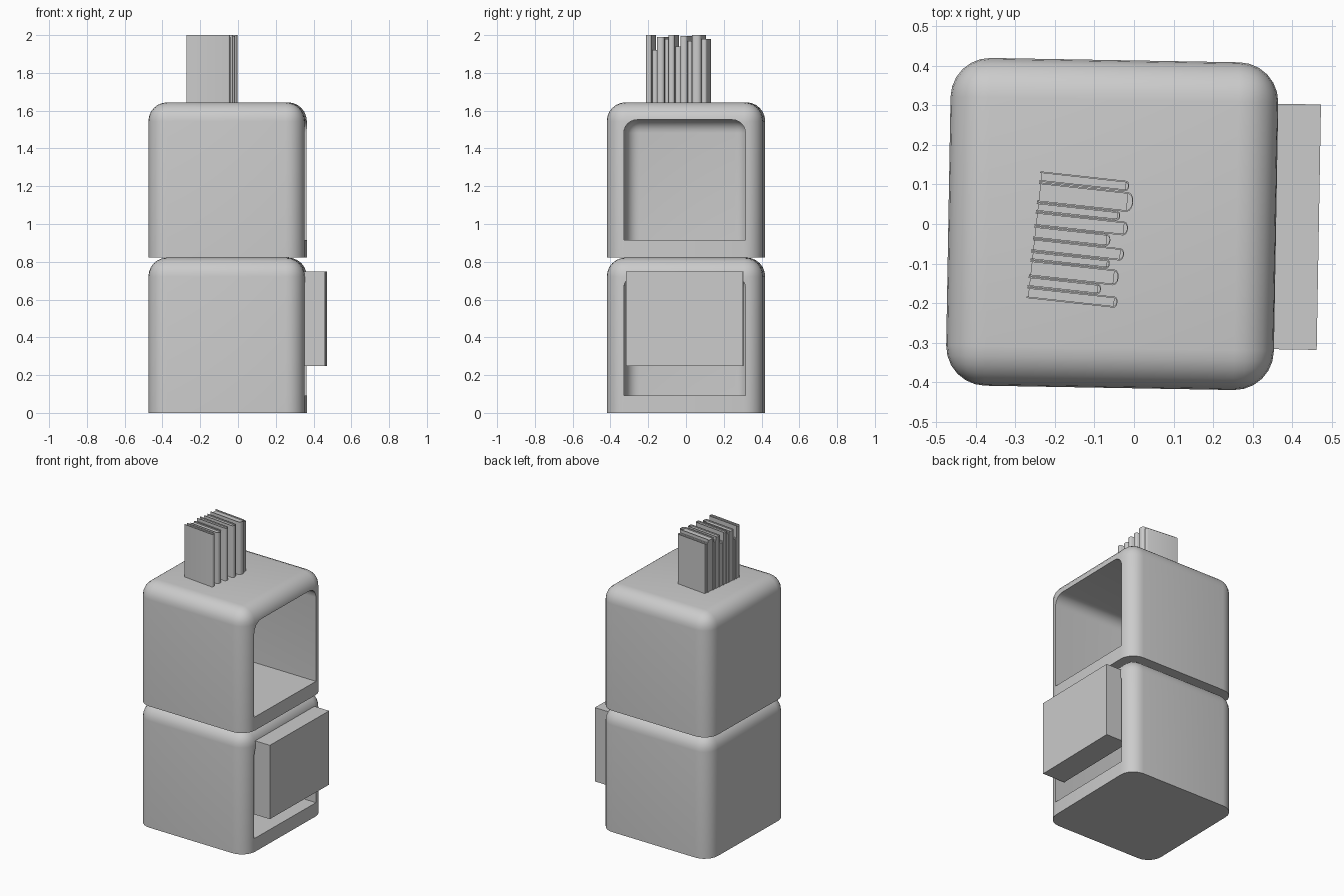
import bpy, bmesh, math
from mathutils import Matrix, Vector

if "Cube" in bpy.data.objects:
    bpy.data.objects.remove(bpy.data.objects["Cube"])

CX, H, HALF, WALL = -0.055, 0.822, 0.414, 0.092
TURN = math.radians(-1)


def finish(bm, name, loc, rot, smooth=True):
    bmesh.ops.recalc_face_normals(bm, faces=bm.faces[:])
    me = bpy.data.meshes.new(name)
    bm.to_mesh(me)
    bm.free()
    ob = bpy.data.objects.new(name, me)
    bpy.context.collection.objects.link(ob)
    ob.location, ob.rotation_euler = loc, (0, 0, rot)
    if smooth:
        smooth_by_angle(ob)
    return ob


def activate(ob):
    bpy.ops.object.select_all(action='DESELECT')
    ob.select_set(True)
    bpy.context.view_layer.objects.active = ob


def smooth_by_angle(ob):
    activate(ob)
    bpy.ops.object.shade_smooth_by_angle(angle=math.radians(35))


def add_box(bm, lo, hi):
    lo, hi = Vector(lo), Vector(hi)
    m = Matrix.Translation((lo + hi) / 2) @ Matrix.Diagonal((*(hi - lo), 1))
    bmesh.ops.create_cube(bm, size=1, matrix=m)


def rounded_box(name, lo, hi, radius, keep, loc):
    bm = bmesh.new()
    add_box(bm, lo, hi)
    edges = [e for e in bm.edges if keep((e.verts[0].co + e.verts[1].co) / 2)]
    bmesh.ops.bevel(bm, geom=edges, offset=radius, offset_type='OFFSET',
                    segments=6, profile=0.5, affect='EDGES')
    return finish(bm, name, loc, TURN, False)


# two stacked cubes, rounded everywhere but underneath, open on the right
for i, name in enumerate(("lower_cube", "upper_cube")):
    loc = (CX, 0, i * H)
    cube = rounded_box(name, (-HALF, -HALF, 0), (HALF, HALF, H), 0.1,
                       lambda c: c.z > 0.01, loc)
    inner = HALF - WALL
    cutter = rounded_box("cavity_cutter", (-inner, -inner, WALL), (0.6, inner, H - WALL), 0.07,
                         lambda c: c.z > WALL + 0.01 and c.x < 0.5, loc)
    cutter.hide_render = True
    mod = cube.modifiers.new("cavity", 'BOOLEAN')
    mod.operation, mod.object, mod.solver = 'DIFFERENCE', cutter, 'EXACT'
    activate(cube)
    bpy.ops.object.modifier_apply(modifier=mod.name)
    bpy.data.objects.remove(cutter)
    smooth_by_angle(cube)

# two slabs filling the lower opening
for name, x0, x1 in (("outer_slab", 0.441, 0.522), ("inner_slab", 0.355, 0.441)):
    bm = bmesh.new()
    add_box(bm, (x0, -0.309, 0.248), (x1, 0.311, 0.748))
    finish(bm, name, (CX, 0, 0), TURN, False)

# row of books: offset along the row, thickness, depth, top height
BOOKS = [(0.000, 0.028, 0.230, 2.000), (0.029, 0.026, 0.185, 1.92),
         (0.056, 0.040, 0.226, 1.990), (0.097, 0.022, 0.200, 1.98),
         (0.120, 0.031, 0.233, 2.000), (0.152, 0.031, 0.195, 1.94),
         (0.184, 0.035, 0.236, 1.995), (0.220, 0.023, 0.213, 1.97),
         (0.244, 0.050, 0.242, 2.000), (0.296, 0.026, 0.227, 1.98)]
COVER = 0.004
base = 2 * H
for i, (v, t, depth, top) in enumerate(BOOKS):
    # cover: U-shaped outline with a rounded spine, extruded upwards
    def arc(r, squash, x):
        return [(x + r * squash * math.cos(a), v + t / 2 + r * math.sin(a))
                for a in (math.radians(-90 + 30 * k) for k in range(7))]
    r = t / 2
    spine_x = depth - r * 0.6
    outer = [(0, v)] + arc(r, 0.6, spine_x) + [(0, v + t)]
    hole = [(0, v + COVER)] + arc(r - COVER, 0.6, spine_x) + [(0, v + t - COVER)]
    bm = bmesh.new()
    vo = [bm.verts.new((x, y, base)) for x, y in outer]
    vh = [bm.verts.new((x, y, base)) for x, y in hole]
    for k in range(len(vo) - 1):
        bm.faces.new((vo[k], vo[k + 1], vh[k + 1], vh[k]))
    ext = bmesh.ops.extrude_face_region(bm, geom=bm.faces[:], use_keep_orig=True)
    moved = [g for g in ext["geom"] if isinstance(g, bmesh.types.BMVert)]
    bmesh.ops.translate(bm, verts=moved, vec=(0, 0, top - base))
    # pages
    add_box(bm, (0.004, v + COVER, base), (spine_x, v + t - COVER, top - 0.008))
    finish(bm, f"book_{i + 1}", (-0.272, -0.187, 0), math.radians(-6.3))
